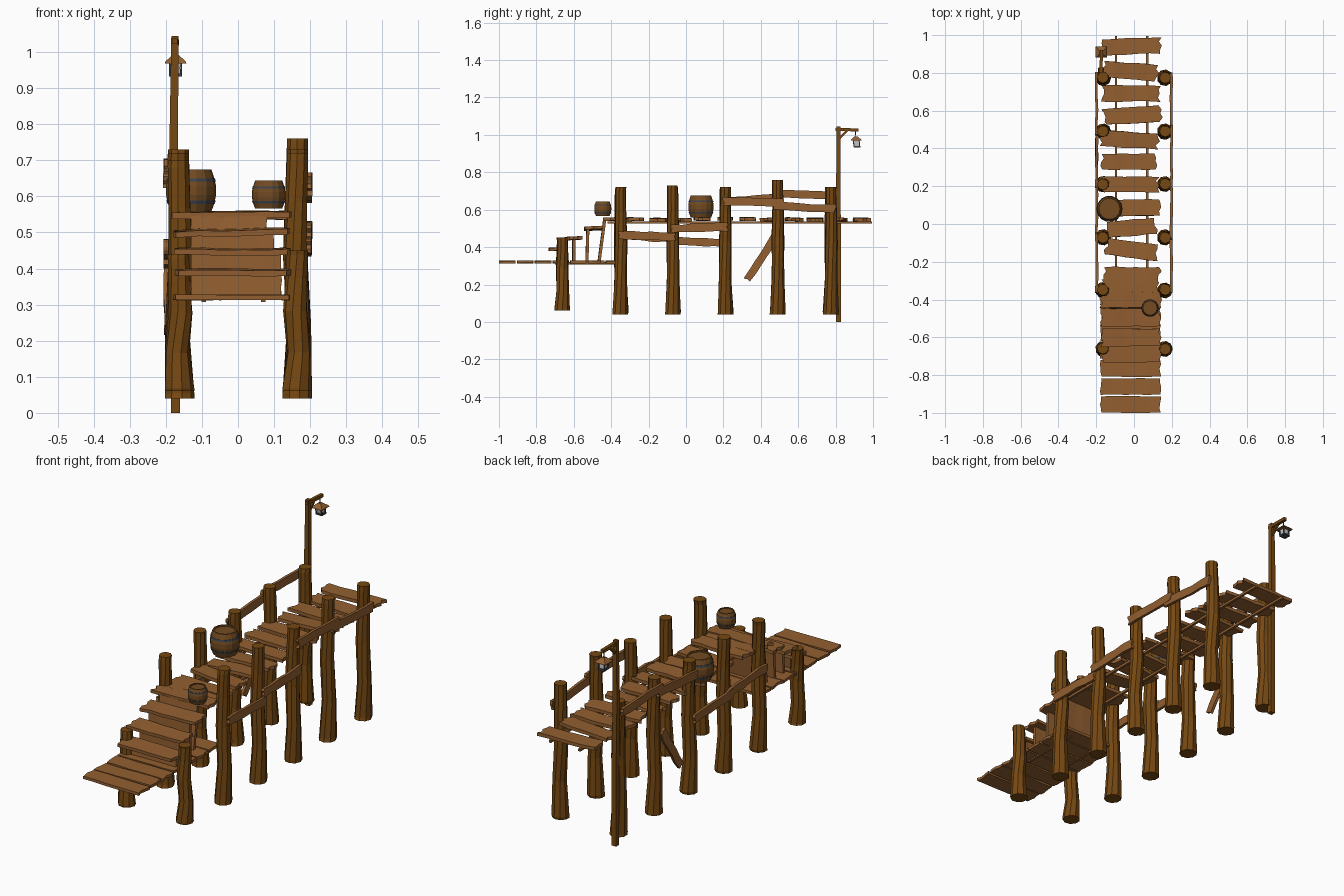
import bpy, bmesh, math, random
from mathutils import Vector, Matrix

if "Cube" in bpy.data.objects:
    bpy.data.objects.remove(bpy.data.objects["Cube"])

random.seed(7)
U = random.uniform


def material(name, col):
    m = bpy.data.materials.new(name)
    m.diffuse_color = (*col, 1)
    m.use_nodes = True
    m.node_tree.nodes["Principled BSDF"].inputs["Base Color"].default_value = m.diffuse_color
    return m


PLANK = material("plank_wood", (0.29, 0.115, 0.03))
POST = material("post_wood", (0.18, 0.065, 0.006))
BARREL = material("barrel_wood", (0.17, 0.07, 0.015))
IRON = material("iron", (0.045, 0.055, 0.075))
GLASS = material("lantern_glass", (0.55, 0.55, 0.52))


def finish(name, bm, mat):
    bmesh.ops.recalc_face_normals(bm, faces=bm.faces)
    me = bpy.data.meshes.new(name)
    bm.to_mesh(me)
    bm.free()
    me.materials.append(mat)
    ob = bpy.data.objects.new(name, me)
    bpy.context.collection.objects.link(ob)
    return ob


def plank(name, c, X, Y, size, jag=0.008, wave=0.004, mat=PLANK):
    """Weathered board: X is the length direction, Y the width direction."""
    l, w, t = size
    X = Vector(X).normalized()
    Y = Vector(Y)
    Y = (Y - X * Y.dot(X)).normalized()
    M = Matrix((X, Y, X.cross(Y))).transposed().to_4x4()
    M.translation = c
    bm = bmesh.new()
    nx, ny = 5, 4
    bmesh.ops.create_grid(bm, x_segments=nx, y_segments=ny, size=0.5)
    bend = [U(-wave, wave) for _ in range(nx + 1)]
    for v in bm.verts:
        col = round((v.co.x + 0.5) * nx)
        end, edge = abs(v.co.x) > 0.49, abs(v.co.y) > 0.49
        v.co = (v.co.x * l + (U(-jag, jag) if end else 0),
                v.co.y * w + (U(-wave, wave) * 0.8 if edge else 0),
                t / 2 + bend[col] * 0.5)
    r = bmesh.ops.extrude_face_region(bm, geom=bm.faces[:])
    for v in r["geom"]:
        if isinstance(v, bmesh.types.BMVert):
            v.co.z -= t
    bmesh.ops.transform(bm, matrix=M, verts=bm.verts)
    return finish(name, bm, mat)


def beam(name, a, b, w, h, mat):
    """Straight square bar from a to b."""
    a, b = Vector(a), Vector(b)
    bm = bmesh.new()
    bmesh.ops.create_cube(bm, size=1)
    d = b - a
    side = Vector((1, 0, 0)) if abs(d.normalized().x) < 0.9 else Vector((0, 1, 0))
    Z = d.normalized()
    R = Matrix((side, Z.cross(side), Z)).transposed().to_4x4()
    R.translation = (a + b) / 2
    bmesh.ops.transform(bm, matrix=R @ Matrix.Diagonal((w, h, d.length, 1)), verts=bm.verts)
    return finish(name, bm, mat)


def loft(name, rings, sides, mat):
    """Skin rings of (x, y, z, radius, twist) and cap both ends."""
    bm = bmesh.new()
    loops = [[bm.verts.new((x + r * math.cos(tw + 2 * math.pi * i / sides),
                            y + r * math.sin(tw + 2 * math.pi * i / sides), z))
              for i in range(sides)] for x, y, z, r, tw in rings]
    for a, b in zip(loops, loops[1:]):
        for i in range(sides):
            j = (i + 1) % sides
            bm.faces.new((a[i], a[j], b[j], b[i]))
    bm.faces.new(loops[0])
    bm.faces.new(loops[-1])
    return finish(name, bm, mat)


# Crooked log posts, in pairs
POSTS = [(-0.66, 0.06, 0.45, 0.44), (-0.35, 0.04, 0.72, 0.70), (-0.07, 0.04, 0.73, 0.72),
         (0.21, 0.04, 0.72, 0.71), (0.49, 0.04, 0.76, 0.73), (0.775, 0.04, 0.72, 0.72)]
PROFILE = [(0, 0.042), (0.02, 0.042), (0.28, 0.034), (0.57, 0.034), (0.8, 0.031), (0.97, 0.030), (1, 0.030)]
SWAY = [0, 0, 0.006, -0.004, -0.001, 0.002, 0.002]
for y, z0, ztr, ztl in POSTS:
    for side, zt in ((1, ztr), (-1, ztl)):
        rings = [(side * 0.163 + side * s, y + U(-0.003, 0.003), z0 + (zt - z0) * t, r, 0.5 * t)
                 for (t, r), s in zip(PROFILE, SWAY)]
        loft("log_post", rings, 9, POST)

# Upper deck planks: x min, x max, y, turn in degrees
DECK = [(-0.165, 0.145, 0.94, 2), (-0.155, 0.125, 0.81, -5), (-0.165, 0.135, 0.69, 0),
        (-0.16, 0.14, 0.575, 4), (-0.17, 0.125, 0.445, -3), (-0.165, 0.115, 0.33, 1),
        (-0.165, 0.125, 0.21, -1), (-0.17, 0.145, 0.085, 1), (-0.15, 0.12, -0.02, 5),
        (-0.15, 0.125, -0.135, -8), (-0.16, 0.135, -0.27, 0), (-0.16, 0.13, -0.335, 1),
        (-0.17, 0.14, -0.40, -1)]
for x0, x1, y, deg in DECK:
    a = math.radians(deg)
    plank("deck_plank", ((x0 + x1) / 2, y, 0.548 + U(-0.002, 0.003)),
          (math.cos(a), math.sin(a), U(-0.02, 0.02)), (0, 1, U(-0.05, 0.05)),
          (x1 - x0, 0.084, 0.017), jag=0.013)

# Runners under both decks
for x in (-0.095, 0.07):
    beam("deck_runner", (x, -0.42, 0.531), (x, 0.995, 0.531), 0.012, 0.012, PLANK)
    beam("lower_runner", (x, -0.70, 0.314), (x, -0.38, 0.314), 0.012, 0.012, PLANK)

# Lower landing planks
for i in range(7):
    plank("landing_plank", (-0.018, -0.955 + 0.095 * i, 0.32), (1, 0, U(-0.01, 0.01)), (0, 1, 0),
          (0.315, 0.087, 0.014), jag=0.005, wave=0.002)

# Stair treads and risers
for y, z in ((-0.685, 0.39), (-0.60, 0.447), (-0.495, 0.50)):
    plank("stair_tread", (-0.016, y, z), (1, 0, U(-0.02, 0.02)), (0, 1, 0.05), (0.31, 0.095, 0.016))
for x1, ya, yb, zt in ((0.12, -0.665, -0.66, 0.385), (0.12, -0.60, -0.60, 0.44),
                       (0.10, -0.53, -0.525, 0.495), (0.08, -0.465, -0.435, 0.545)):
    plank("stair_riser", ((x1 - 0.13) / 2, (ya + yb) / 2, (zt + 0.32) / 2), (1, 0, 0),
          (0, yb - ya, zt - 0.32), (x1 + 0.13, zt - 0.32, 0.016), jag=0.002, wave=0.002)

# Side boards nailed to the outside of the posts: side, y/z start, y/z end
BOARDS = [(1, -0.36, 0.465, -0.06, 0.455), (1, -0.08, 0.50, 0.22, 0.508),
          (1, 0.20, 0.645, 0.52, 0.64), (1, 0.47, 0.62, 0.80, 0.605),
          (-1, -0.36, 0.46, -0.05, 0.445), (-1, -0.09, 0.435, 0.22, 0.42),
          (-1, 0.20, 0.645, 0.51, 0.665), (-1, 0.47, 0.685, 0.80, 0.68),
          (-1, 0.325, 0.225, 0.475, 0.455)]
for s, ya, za, yb, zb in BOARDS:
    d = Vector((0, yb - ya, zb - za))
    plank("brace_board" if za < 0.3 else "side_rail", (s * 0.198, (ya + yb) / 2, (za + zb) / 2),
          d, (0, -d.z, d.y), (d.length, 0.042, 0.014), jag=0.006, wave=0.005)


# Barrels with recessed lids and iron hoops
def barrel(name, x, y, z, r, h):
    def bulge(t):
        return r * (0.80 + 0.2 * math.sin(math.pi * t))
    prof = [(t, bulge(t)) for t in (0, 0.2, 0.4, 0.6, 0.8, 1)]
    prof += [(1, r * 0.7), (0.94, r * 0.7)]
    loft(name, [(x, y, z + h * t, q, 0) for t, q in prof], 14, BARREL)
    for t in (0.22, 0.74):
        loft(name + "_hoop", [(x, y, z + h * u, bulge(u) * 1.025, 0)
                              for u in (t - 0.03, t + 0.05)], 14, IRON)


barrel("large_barrel", -0.13, 0.08, 0.557, 0.07, 0.118)
barrel("small_barrel", 0.085, -0.445, 0.566, 0.047, 0.078)

# Lamp post with arm and brace
q = math.pi / 4
loft("lamp_post", [(-0.173, 0.815, 0, 0.018, q), (-0.173, 0.815, 0.4, 0.018, q),
                   (-0.178, 0.815, 0.75, 0.017, q), (-0.175, 0.815, 1.045, 0.014, q)], 4, POST)
beam("lamp_arm", (-0.175, 0.80, 1.03), (-0.172, 0.922, 1.026), 0.016, 0.016, POST)
beam("lamp_brace", (-0.175, 0.815, 0.975), (-0.175, 0.862, 1.024), 0.012, 0.012, POST)

# Hanging lantern, slightly swung
LX, LY = -0.173, 0.91
beam("lantern_hook", (LX, LY - 0.005, 1.025), (LX, LY - 0.002, 0.985), 0.004, 0.004, IRON)
loft("lantern_roof", [(LX, LY, 0.969, 0.042, q), (LX, LY, 0.974, 0.040, q),
                      (LX, LY - 0.002, 0.992, 0.012, q)], 4, PLANK)
loft("lantern_glass", [(LX, LY + 0.004, 0.94, 0.017, q), (LX, LY, 0.969, 0.019, q)], 4, GLASS)
loft("lantern_base", [(LX, LY + 0.005, 0.932, 0.025, q), (LX, LY + 0.004, 0.941, 0.025, q)], 4, IRON)
for sx in (-1, 1):
    for sy in (-1, 1):
        beam("lantern_bar", (LX + sx * 0.015, LY + 0.004 + sy * 0.015, 0.938),
             (LX + sx * 0.016, LY + sy * 0.016, 0.97), 0.005, 0.005, IRON)
